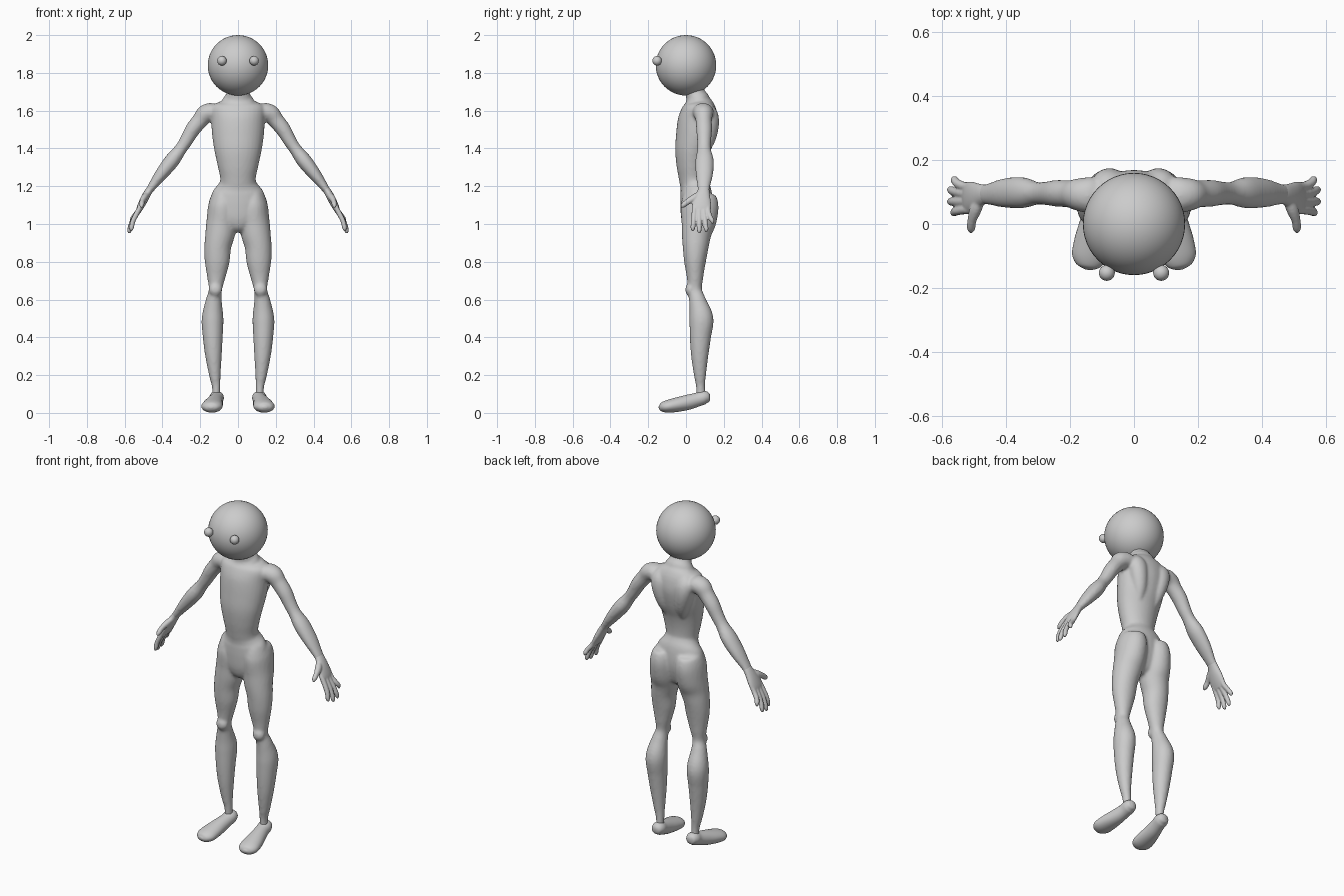
import bpy, bmesh, math
from mathutils import Vector

Y, Z = Vector((0, 1, 0)), Vector((0, 0, 1))


def spline(pts, sub=5):
    """Catmull-Rom resampling of (x, y, z, a, b) stations."""
    p = [pts[0]] + list(pts) + [pts[-1]]
    out = []
    for i in range(1, len(p) - 2):
        for s in range(sub):
            t = s / sub
            out.append([0.5 * (2 * q1 + (q2 - q0) * t + (2 * q0 - 5 * q1 + 4 * q2 - q3) * t * t
                               + (3 * q1 - q0 - 3 * q2 + q3) * t ** 3)
                        for q0, q1, q2, q3 in zip(*p[i - 1:i + 3])])
    return out + [list(pts[-1])]


def tube(bm, pts, ref=Y, mirror=True, n=24):
    """Closed loft of ellipses: a = half size across, b = half size along ref."""
    st = spline(pts)
    for side in ((1, -1) if mirror else (1,)):
        rings = []
        for i, (x, y, z, a, b) in enumerate(st):
            t = Vector(st[min(i + 1, len(st) - 1)][:3]) - Vector(st[max(i - 1, 0)][:3])
            t.normalize()
            u = ref.cross(t).normalized()
            v = t.cross(u)
            ring = []
            for k in range(n):
                w = 2 * math.pi * k / n
                c = Vector((x, y, z)) + u * max(a, .001) * math.cos(w) + v * max(b, .001) * math.sin(w)
                ring.append(bm.verts.new((c.x * side, c.y, c.z)))
            rings.append(ring)
        for r, s in zip(rings, rings[1:]):
            for k in range(n):
                bm.faces.new((r[k], r[(k + 1) % n], s[(k + 1) % n], s[k]))
        bm.faces.new(rings[0])
        bm.faces.new(rings[-1])


def finish(bm, name, voxel=None, smooth=0):
    bmesh.ops.recalc_face_normals(bm, faces=bm.faces)
    for f in bm.faces:
        f.smooth = True
    me = bpy.data.meshes.new(name)
    bm.to_mesh(me)
    bm.free()
    ob = bpy.data.objects.new(name, me)
    bpy.context.collection.objects.link(ob)
    if voxel:
        m = ob.modifiers.new("fuse", 'REMESH')
        m.mode, m.voxel_size, m.use_smooth_shade = 'VOXEL', voxel, True
        m = ob.modifiers.new("blend", 'SMOOTH')
        m.factor, m.iterations = .5, smooth
    return ob


def ball(name, loc, r, seg):
    bm = bmesh.new()
    bmesh.ops.create_uvsphere(bm, u_segments=seg, v_segments=seg // 2, radius=r)
    bmesh.ops.translate(bm, verts=bm.verts, vec=loc)
    return finish(bm, name)


# Head and eyes
ball("head", (0, 0, 1.84), .16, 48)
for s, n in ((-1, "right"), (1, "left")):
    ball("eye_" + n, (s * .085, -.153, 1.864), .025, 24)

# Body: torso, pelvis, legs and arms fused together
body = bmesh.new()
trunk = [  # z, half width, front y, back y
    (1.655, .06, .02, .12), (1.64, .115, .0, .145), (1.61, .145, -.02, .162), (1.55, .142, -.042, .17),
    (1.47, .137, -.053, .155), (1.39, .125, -.058, .128), (1.31, .108, -.05, .112),
    (1.24, .094, -.037, .108), (1.21, .104, -.032, .118), (1.17, .135, -.03, .135),
    (1.1, .15, -.03, .142), (1.03, .135, -.026, .13), (.98, .08, -.01, .11), (.955, .03, .02, .08)]
tube(body, [(0, (f + k) / 2, z, w, (k - f) / 2) for z, w, f, k in trunk], mirror=False, n=32)
# neck
tube(body, [(0, .035, 1.75, .055, .045), (0, .05, 1.69, .062, .052), (0, .062, 1.655, .085, .065),
            (0, .065, 1.6, .1, .07)], mirror=False)
# shoulder blades
tube(body, [(.075, .12, 1.63, .02, .015), (.08, .125, 1.59, .05, .042), (.075, .125, 1.53, .05, .05),
            (.06, .115, 1.45, .04, .042), (.05, .1, 1.38, .02, .02)])
# legs with buttocks
leg = [  # z, inner x, outer x, front y, back y
    (1.19, .05, .115, .04, .115), (1.16, .02, .138, -.01, .15), (1.1, .004, .157, -.028, .172),
    (1.02, .006, .166, -.026, .162), (.95, .016, .173, -.023, .135), (.88, .036, .178, -.018, .12),
    (.8, .045, .176, -.01, .105), (.72, .066, .164, .004, .092), (.65, .085, .155, .01, .085),
    (.59, .085, .172, .016, .108), (.5, .077, .192, .018, .145), (.4, .081, .186, .02, .132),
    (.3, .086, .173, .027, .118), (.2, .092, .153, .042, .106), (.14, .093, .138, .053, .101),
    (.08, .095, .136, .056, .103)]
tube(body, [((i + o) / 2, (f + k) / 2, z, (o - i) / 2, (k - f) / 2) for z, i, o, f, k in leg])
# kneecaps
tube(body, [(.118, .025, .69, .008, .008), (.119, .024, .67, .031, .024), (.119, .023, .64, .033, .025),
            (.118, .028, .61, .008, .008)])
# arms
tube(body, [(.09, .09, 1.61, .02, .03), (.125, .09, 1.597, .045, .055), (.17, .092, 1.583, .05, .052),
            (.2, .094, 1.55, .043, .043), (.24, .096, 1.5, .04, .042), (.275, .096, 1.44, .035, .037),
            (.305, .096, 1.395, .033, .036), (.35, .098, 1.335, .04, .049), (.405, .097, 1.265, .034, .046),
            (.45, .094, 1.205, .024, .035), (.475, .093, 1.17, .018, .03)])
finish(body, "body", .008, 5)

# Hands
hand = bmesh.new()
tube(hand, [(.45, .094, 1.205, .018, .028), (.475, .092, 1.17, .02, .033), (.497, .085, 1.13, .021, .046),
            (.517, .082, 1.09, .018, .051), (.53, .082, 1.06, .012, .046)])
fingers = [  # knuckle y, tip x, tip y, tip z
    (.044, .564, .036, .962), (.07, .574, .07, .95), (.095, .574, .107, .957), (.118, .562, .139, 1.0)]
for ky, tx, ty, tz in fingers:
    mx, my, mz = .535 * .5 + tx * .5 + .006, (ky + ty) / 2, (1.07 + tz) / 2
    tube(hand, [(.512, ky, 1.1, .012, .013), (.531, ky, 1.065, .014, .014), (mx, my, mz, .013, .0135),
                (tx, ty, tz + .016, .012, .012), (tx + .003, ty, tz, .004, .004)], n=14)
# thumb
tube(hand, [(.48, .075, 1.16, .014, .015), (.496, .045, 1.14, .018, .02), (.507, .012, 1.12, .014, .016),
            (.51, -.014, 1.1, .013, .014), (.511, -.026, 1.087, .004, .004)], n=14)
finish(hand, "hands", .0045, 3)

# Feet
foot = bmesh.new()
tube(foot, [(.112, .128, .082, .008, .01), (.112, .12, .082, .027, .025), (.113, .095, .081, .038, .036),
            (.116, .06, .07, .038, .037), (.124, .01, .056, .044, .04), (.133, -.05, .043, .053, .038),
            (.139, -.1, .034, .055, .033), (.143, -.13, .031, .038, .023), (.145, -.143, .031, .01, .006)],
     ref=Z, n=28)
finish(foot, "feet")
